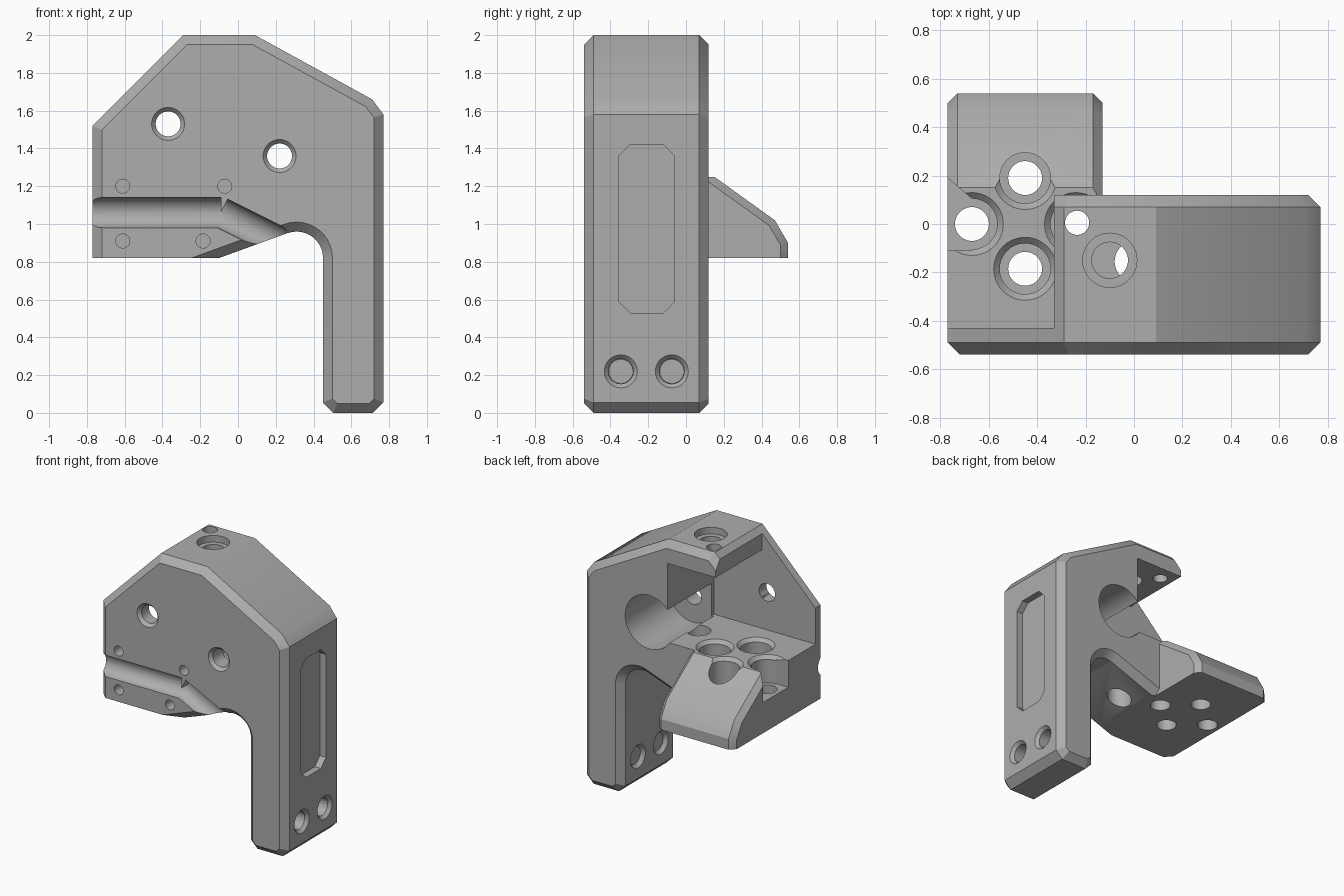
import bpy, bmesh, math
from mathutils import Vector

cube = bpy.data.objects.get("Cube")
if cube:
    bpy.data.objects.remove(cube, do_unlink=True)

grey = bpy.data.materials.new("machined grey")
grey.use_nodes = True
COLOUR = (0.42, 0.42, 0.42, 1)
grey.diffuse_color = COLOUR
grey.node_tree.nodes["Principled BSDF"].inputs["Base Color"].default_value = COLOUR


def finish(bm, name):
    bmesh.ops.recalc_face_normals(bm, faces=bm.faces)
    mesh = bpy.data.meshes.new(name)
    bm.to_mesh(mesh)
    bm.free()
    mesh.materials.append(grey)
    obj = bpy.data.objects.new(name, mesh)
    bpy.context.collection.objects.link(obj)
    return obj


def prism(name, outline, axis, start, end, rule=None, chamfer=0.05):
    """Extrude a 2D outline along an axis; chamfer the edges the rule picks."""
    place = {"x": lambda a, b, d: (d, a, b),
             "y": lambda a, b, d: (a, d, b),
             "z": lambda a, b, d: (a, b, d)}[axis]
    bm = bmesh.new()
    rings = [[bm.verts.new(place(a, b, d)) for a, b in outline] for d in (start, end)]
    for ring in rings:
        bm.faces.new(ring)
    n = len(outline)
    for i in range(n):
        j = (i + 1) % n
        bm.faces.new((rings[0][i], rings[0][j], rings[1][j], rings[1][i]))
    bmesh.ops.recalc_face_normals(bm, faces=bm.faces)
    if rule:
        picked = [e for e in bm.edges if rule(e.verts[0].co, e.verts[1].co)]
        bmesh.ops.bevel(bm, geom=picked, offset=chamfer, offset_type='OFFSET',
                        segments=1, affect='EDGES', clamp_overlap=False)
    return finish(bm, name)


def box(name, x, y, z):
    return prism(name, [(x[0], y[0]), (x[1], y[0]), (x[1], y[1]), (x[0], y[1])], "z", *z)


def rod(p, q, r1, r2=None):
    """Round cutter from p to q, tapered if r2 is given."""
    p, q = Vector(p), Vector(q)
    bm = bmesh.new()
    bmesh.ops.create_cone(bm, cap_ends=True, segments=40, radius1=r1,
                          radius2=r1 if r2 is None else r2, depth=(q - p).length)
    bm.transform((q - p).to_track_quat('Z', 'Y').to_matrix().to_4x4())
    bmesh.ops.translate(bm, verts=bm.verts, vec=(p + q) / 2)
    return finish(bm, "round_cutter")


def combine(target, other, operation):
    other.hide_render = True
    mod = target.modifiers.new("combine", 'BOOLEAN')
    mod.object, mod.operation, mod.solver = other, operation, 'EXACT'
    bpy.context.view_layer.objects.active = target
    bpy.ops.object.modifier_apply(modifier=mod.name)
    bpy.data.objects.remove(other, do_unlink=True)


def cut(*cutters):
    for cutter in cutters:
        combine(body, cutter, 'DIFFERENCE')


# Main hook-shaped body with a round inner corner beside the leg
arc = [(0.31 + 0.14 * math.cos(math.radians(t)), 0.82 + 0.14 * math.sin(math.radians(t)))
       for t in range(0, 111, 10)]
outline = [(-0.77, 0.82), (-0.77, 1.52), (-0.29, 2), (0.09, 2), (0.71, 1.66), (0.77, 1.58),
           (0.77, 0.055), (0.715, 0), (0.505, 0), (0.45, 0.055)] + arc + [(-0.1, 0.82)]


def body_rim(a, b):
    underside = abs(a.z - 0.82) < 0.001 and abs(b.z - 0.82) < 0.001 and max(a.x, b.x) < 0
    return a.y == b.y and not underside


body = prism("bracket_body", outline, "y", -0.54, 0.12, body_rim)

# Open pocket behind the front plate, roofed on its inner side
cut(box("pocket", (-1, 0.07), (-0.43, 1), (1.25, 1.84)),
    box("open_top", (-1, -0.33), (-0.43, 1), (1.3, 3)))

# Sloped rear shelf
shelf = prism("shelf", [(-0.2, 0.82), (0.54, 0.82), (0.54, 0.9), (0.47, 1.02),
                        (0.15, 1.25), (-0.2, 1.25)], "x", -0.77, -0.13,
              lambda a, b: a.x == b.x and min(a.y, b.y) > 0.14, 0.04)
combine(body, shelf, 'UNION')

# Four counterbored shelf holes
for x, y in ((-0.45, 0.19), (-0.45, -0.185), (-0.67, 0), (-0.24, 0)):
    cut(rod((x, y, 0.7), (x, y, 1.2), 0.07),
        rod((x, y, 1.05), (x, y, 1.45), 0.105),
        rod((x, y, 1.225), (x, y, 1.255), 0.105, 0.135))
cut(prism("side_relief", [(-0.67, -0.11), (-0.9, -0.11), (-0.9, 0.25), (-0.77, 0.19), (-0.67, 0.105)],
          "z", 1.05, 1.5))

# Large rear bore, front holes with countersinks, and shallow dimples
cut(rod((0.22, -0.4, 1.36), (0.22, 0.3, 1.36), 0.2))
for x, z in ((-0.37, 1.53), (0.22, 1.36)):
    cut(rod((x, -0.7, z), (x, -0.2, z), 0.066),
        rod((x, -0.56, z), (x, -0.515, z), 0.106, 0.064))
for x, z in ((-0.61, 1.2), (-0.07, 1.2), (-0.61, 0.91), (-0.185, 0.91)):
    cut(rod((x, -0.6, z), (x, -0.45, z), 0.037))

# Bent half-round groove across the front
bend = (-0.09, -0.54, 1.06)
cut(rod((-0.9, -0.54, 1.06), bend, 0.08), rod(bend, (0.35, -0.54, 0.84), 0.08))

# Roof holes and the hole through the sloped underside
cut(rod((-0.1, -0.15, 1.7), (-0.1, -0.15, 2.2), 0.075),
    rod((-0.1, -0.15, 1.95), (-0.1, -0.15, 2.2), 0.112),
    rod((-0.235, 0.005, 1.7), (-0.235, 0.005, 2.2), 0.05),
    rod((0.005, -0.155, 0.6), (0.005, -0.155, 1.4), 0.085))

# Leg holes, countersunk on both sides
for y in (-0.345, -0.075):
    cut(rod((0.3, y, 0.22), (0.9, y, 0.22), 0.066),
        rod((0.79, y, 0.22), (0.745, y, 0.22), 0.106, 0.064),
        rod((0.43, y, 0.22), (0.475, y, 0.22), 0.106, 0.064))

# Long octagonal recess on the outer side
y0, y1, z0, z1, c = -0.355, -0.06, 0.53, 1.42, 0.06
cut(prism("side_recess", [(y0 + c, z0), (y1 - c, z0), (y1, z0 + c), (y1, z1 - c),
                          (y1 - c, z1), (y0 + c, z1), (y0, z1 - c), (y0, z0 + c)], "x", 0.72, 0.9))

bpy.ops.object.select_all(action='DESELECT')
body.select_set(True)
bpy.context.view_layer.objects.active = body
bpy.ops.object.shade_smooth_by_angle(angle=math.radians(25))
